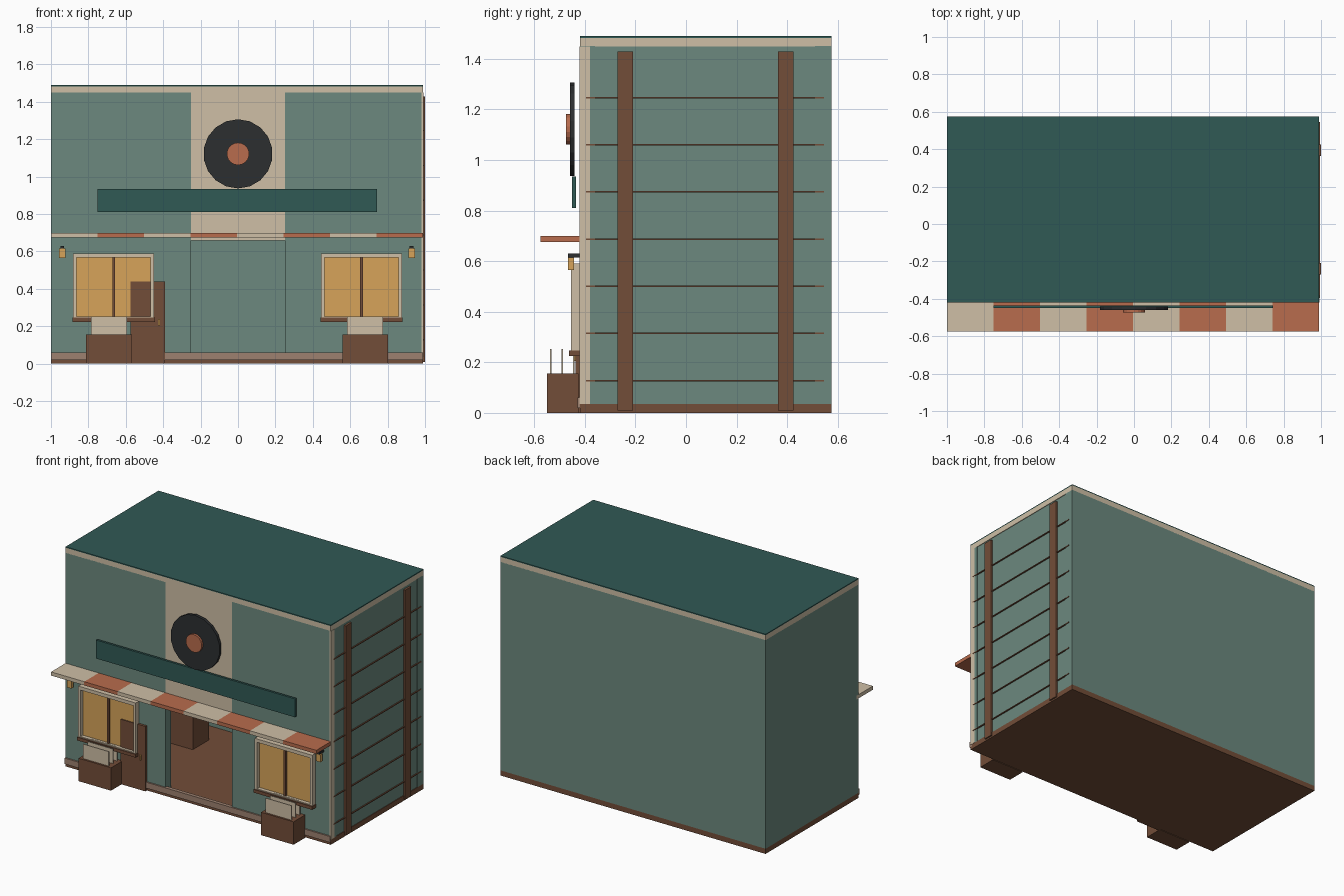
import bpy, math

def mat(name, r, g, b):
    m = bpy.data.materials.new(name)
    m.diffuse_color = (r, g, b, 1)
    return m

GREEN = mat("sage", 0.15, 0.25, 0.21)
TEAL = mat("teal", 0.03, 0.10, 0.09)
CREAM = mat("cream", 0.62, 0.52, 0.38)
BROWN = mat("brown", 0.17, 0.075, 0.04)
TAN = mat("tan", 0.34, 0.22, 0.16)
RUST = mat("rust", 0.48, 0.15, 0.075)
AMBER = mat("amber", 0.68, 0.37, 0.10)
BLACK = mat("black", 0.025, 0.028, 0.03)

def box(name, x0, x1, y0, y1, z0, z1, m):
    v = [(x, y, z) for x in (x0, x1) for y in (y0, y1) for z in (z0, z1)]
    f = [(0, 1, 3, 2), (4, 6, 7, 5), (0, 4, 5, 1), (2, 3, 7, 6), (0, 2, 6, 4), (1, 5, 7, 3)]
    me = bpy.data.meshes.new(name)
    me.from_pydata(v, [], f)
    me.materials.append(m)
    ob = bpy.data.objects.new(name, me)
    bpy.context.collection.objects.link(ob)
    return ob

def disc(name, r, y0, y1, z, m):
    bpy.ops.mesh.primitive_cylinder_add(vertices=18, radius=r, depth=y1 - y0,
        location=(0, (y0 + y1) / 2, z), rotation=(math.pi / 2, 0, 0))
    ob = bpy.context.object
    ob.name = name
    ob.data.materials.append(m)

L, R, F, B = -1.0, 0.99, -0.42, 0.575

# hollow shell: floor, walls, roof
box("floor_slab", L, R, F, B, 0, 0.035, BROWN)
box("front_wall_left", L, -0.25, F, -0.36, 0.035, 1.45, GREEN)
box("front_wall_right", 0.25, R, F, -0.36, 0.035, 1.45, GREEN)
box("center_panel", -0.25, 0.25, F, -0.36, 0.66, 1.45, CREAM)
box("back_wall", L, R, 0.51, B, 0.035, 1.45, GREEN)
box("left_wall", L, L + 0.06, -0.36, 0.51, 0.035, 1.45, GREEN)
box("right_wall", R - 0.06, R - 0.004, -0.36, 0.51, 0.035, 1.45, GREEN)
box("roof_trim", L, R, F, B, 1.448, 1.483, CREAM)
box("roof_top", L, R, F, B, 1.483, 1.49, TEAL)
box("front_plinth", L, R, -0.43, -0.405, 0.02, 0.06, TAN)
box("counter", -0.80, -0.455, 0.165, 0.34, 0.035, 0.32, BROWN)

# right side timber and siding
box("corner_strip", R - 0.01, R + 0.002, F - 0.001, -0.38, 0.035, 1.449, CREAM)
for y in (-0.24, 0.395):
    box("side_post", R - 0.005, 1.0, y - 0.031, y + 0.031, 0.01, 1.43, BROWN)
for i in range(7):
    z = 0.128 + 0.1865 * i
    box("siding_strip", R - 0.006, R + 0.004, -0.395, 0.545, z - 0.003, z + 0.003, BROWN)

# striped awning
w = (R - L) / 8
for i in range(8):
    box("awning_stripe", L + i * w, L + (i + 1) * w, -0.575, -0.40, 0.675, 0.70,
        RUST if i % 2 else CREAM)

# sign board and round emblem
box("sign_board", -0.75, 0.743, -0.45, -0.435, 0.81, 0.935, TEAL)
disc("wall_disc", 0.185, -0.459, -0.44, 1.122, BLACK)
disc("disc_hub", 0.06, -0.474, -0.459, 1.122, RUST)

# windows, lamps and crates on both sides
for c, lx, k in ((-0.665, -0.94, -0.69), (0.66, 0.928, 0.68)):
    box("window_glass", c - 0.205, c + 0.205, -0.43, -0.415, 0.245, 0.57, AMBER)
    for s in (-1, 1):
        e = c + s * 0.207
        box("window_jamb", e - 0.009, e + 0.009, -0.455, -0.42, 0.24, 0.59, CREAM)
    box("window_head", c - 0.216, c + 0.216, -0.455, -0.42, 0.567, 0.59, CREAM)
    box("window_rail", c - 0.207, c + 0.207, -0.455, -0.42, 0.238, 0.252, CREAM)
    box("window_mullion", c - 0.007, c + 0.007, -0.445, -0.42, 0.25, 0.567, BROWN)
    box("window_sill", c - 0.22, c + 0.22, -0.463, -0.415, 0.224, 0.246, BROWN)
    box("lamp", lx - 0.017, lx + 0.017, -0.466, -0.443, 0.565, 0.615, AMBER)
    box("lamp_bracket", lx - 0.01, lx + 0.01, -0.467, -0.415, 0.615, 0.63, BLACK)
    box("crate", k - 0.122, k + 0.122, -0.55, -0.425, 0, 0.155, BROWN)
    for y in (-0.534, -0.489, -0.444):
        box("sleeve", k - 0.096, k + 0.096, y - 0.003, y + 0.003, 0.1, 0.253, CREAM)

# open door leaf and its handle
box("door_leaf", -0.575, -0.39, -0.437, -0.42, 0, 0.44, BROWN)
box("door_handle", -0.428, -0.418, -0.447, -0.437, 0.205, 0.24, AMBER)
